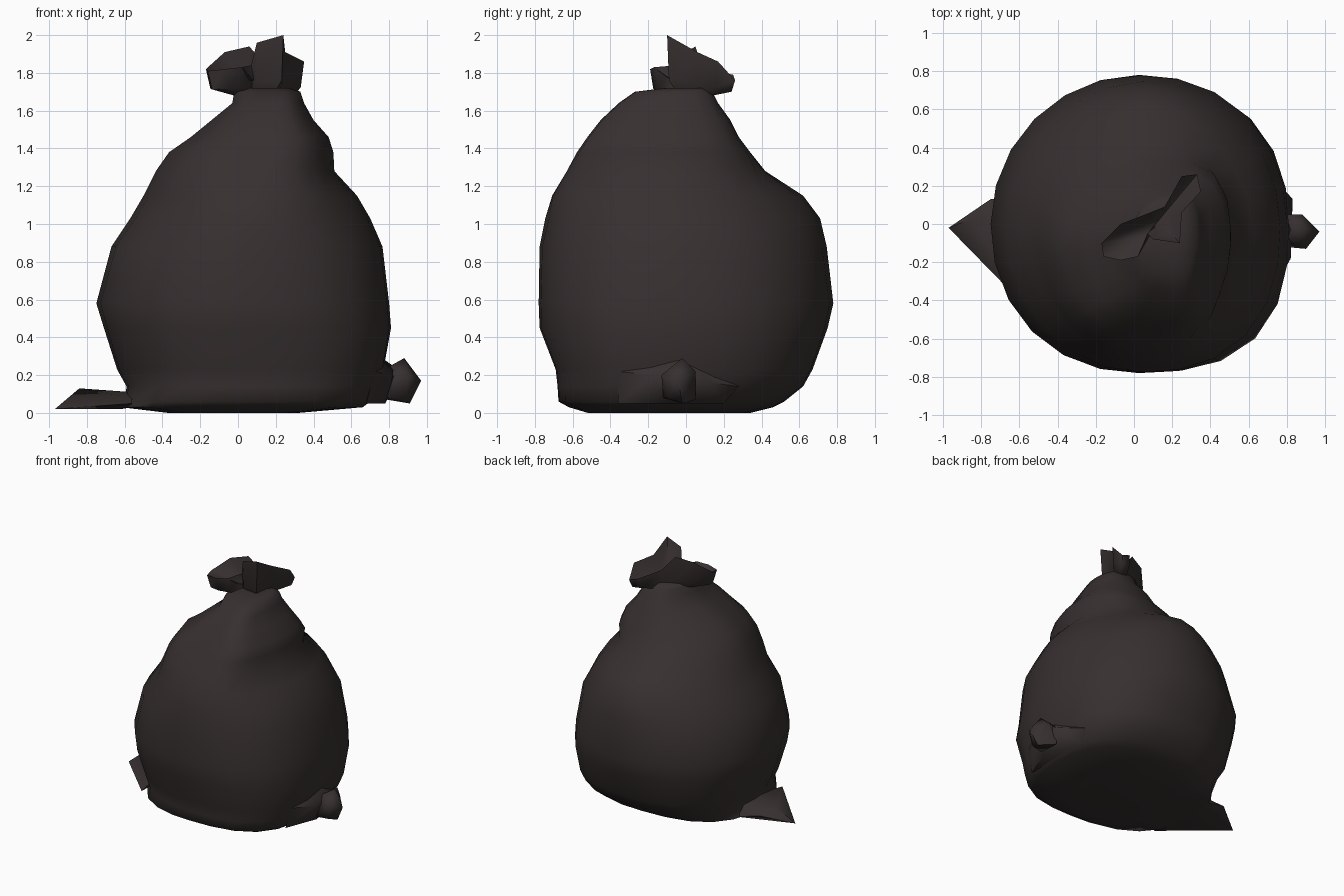
import bpy, bmesh, math

plastic = bpy.data.materials.new("dark bag plastic")
plastic.diffuse_color = (0.038, 0.029, 0.029, 1)


def finish(name, bm, angle):
    """Turn a bmesh into a smooth shaded object."""
    bmesh.ops.recalc_face_normals(bm, faces=bm.faces[:])
    me = bpy.data.meshes.new(name)
    bm.to_mesh(me)
    bm.free()
    me.materials.append(plastic)
    ob = bpy.data.objects.new(name, me)
    bpy.context.collection.objects.link(ob)
    bpy.ops.object.select_all(action='DESELECT')
    ob.select_set(True)
    bpy.context.view_layer.objects.active = ob
    bpy.ops.object.shade_smooth_by_angle(angle=math.radians(angle))
    return ob


def bridge(bm, a, b):
    n = len(a)
    for i in range(n):
        j = (i + 1) % n
        bm.faces.new((a[i], a[j], b[j], b[i]))


def ramp(z, a, b):
    return min(1, max(0, (z - a) / (b - a)))


# bag body: stacked rings given by height, left, right, front, back
RINGS = [
    (0.00, -0.37, 0.32, -0.52, 0.34),
    (0.03, -0.62, 0.66, -0.62, 0.46),
    (0.06, -0.60, 0.70, -0.675, 0.52),
    (0.14, -0.59, 0.74, -0.68, 0.62),
    (0.23, -0.64, 0.77, -0.69, 0.67),
    (0.45, -0.71, 0.81, -0.775, 0.75),
    (0.58, -0.75, 0.80, -0.78, 0.78),
    (0.88, -0.67, 0.765, -0.775, 0.745),
    (1.03, -0.57, 0.70, -0.745, 0.71),
    (1.15, -0.50, 0.63, -0.72, 0.62),
    (1.28, -0.435, 0.51, -0.635, 0.42),
    (1.38, -0.365, 0.505, -0.575, 0.34),
    (1.46, -0.25, 0.48, -0.52, 0.28),
    (1.55, -0.14, 0.40, -0.45, 0.235),
    (1.64, -0.03, 0.35, -0.355, 0.17),
    (1.70, -0.02, 0.33, -0.27, 0.14),
    (1.72, 0.03, 0.27, -0.11, 0.11),
]
SIDES = 24
bm = bmesh.new()
loops = []
for z, x0, x1, y0, y1 in RINGS:
    cx, cy = (x0 + x1) / 2, (y0 + y1) / 2
    mid, top = ramp(z, 0.8, 1.05), ramp(z, 1.2, 1.38)
    low = 1 - ramp(z, 0.2, 0.6)
    fold = 0.07 * ramp(z, 1.05, 1.4)      # folds gathered near the neck
    loop = []
    for i in range(SIDES):
        t = 2 * math.pi * i / SIDES
        c, s = math.cos(t), math.sin(t)
        # squareness of each quarter of the ring
        if c > 0 and s > 0:
            p = 2.15 - 0.4 * mid + 1.6 * top + 0.35 * low
        elif c > 0:
            p = 2.5 - 0.4 * mid + 0.5 * top + 0.35 * low
        elif s > 0:
            p = 1.95 - 0.2 * mid + 0.6 * low
        else:
            p = 2.1 - 0.25 * mid + 0.35 * low
        r = (abs(c) ** p + abs(s) ** p) ** (-1 / p)
        r *= 1 + fold * max(0, -s) ** 0.5 * math.cos(5 * (t - math.radians(300)))
        loop.append(bm.verts.new((cx + (x1 - x0) / 2 * r * c,
                                  cy + (y1 - y0) / 2 * r * s, z)))
    if loops:
        bridge(bm, loops[-1], loop)
    loops.append(loop)
bm.faces.new(loops[0])
bm.faces.new(loops[-1])
finish("bag_body", bm, 65)

# gathered top: neck flaring to a ragged rim, hollow inside
RIM = [(-0.16, -0.17, 1.81), (-0.07, -0.19, 1.82), (0.02, -0.17, 1.83),
       (0.07, -0.05, 1.84), (0.10, -0.08, 1.96), (0.24, -0.10, 2.0),
       (0.25, 0.06, 1.91), (0.35, 0.17, 1.86), (0.33, 0.26, 1.76),
       (0.25, 0.25, 1.79), (0.16, 0.09, 1.82), (0.06, 0.05, 1.94),
       (-0.07, 0.0, 1.91), (-0.17, -0.10, 1.82)]
CX, CY = 0.13, 0.02
bm = bmesh.new()
last = None
for k, f in ((0.5, 0.0), (0.92, 0.25), (1.0, 1.0), (0.5, 0.55)):
    loop = [bm.verts.new((CX + (x - CX) * k, CY + (y - CY) * k,
                          1.68 + (z - 1.68) * f)) for x, y, z in RIM]
    if last:
        bridge(bm, last, loop)
    last = loop
mid = bm.verts.new((CX, CY, 1.76))
for i in range(len(last)):
    bm.faces.new((last[i], last[(i + 1) % len(last)], mid))
finish("gathered_top", bm, 60)


# crumpled bottom corners: convex lumps sunk into the body
def lump(name, pts):
    bm = bmesh.new()
    vs = [bm.verts.new(p) for p in pts]
    res = bmesh.ops.convex_hull(bm, input=vs)
    junk = {g for g in res["geom_interior"] + res["geom_unused"]
            if isinstance(g, bmesh.types.BMVert)}
    bmesh.ops.delete(bm, geom=list(junk), context='VERTS')
    finish(name, bm, 60)


lump("left_corner", [(-0.97, -0.02, 0.02), (-0.84, 0.03, 0.13),
                     (-0.80, 0.08, 0.11), (-0.75, 0.13, 0.08),
                     (-0.56, -0.44, 0.05), (-0.62, -0.28, 0.09),
                     (-0.56, 0.10, 0.11), (-0.56, -0.15, 0.11),
                     (-0.56, 0.15, 0.03), (-0.62, -0.20, 0.02)])
lump("right_corner_base", [(0.82, -0.03, 0.25), (0.82, -0.18, 0.20),
                           (0.83, 0.13, 0.16), (0.78, -0.10, 0.05),
                           (0.72, -0.36, 0.22), (0.70, 0.28, 0.14),
                           (0.68, -0.36, 0.05), (0.66, 0.20, 0.05),
                           (0.72, -0.05, 0.32)])
lump("right_corner_tip", [(0.97, -0.04, 0.17), (0.91, -0.02, 0.05),
                          (0.88, -0.02, 0.29), (0.88, 0.05, 0.22),
                          (0.90, -0.13, 0.20), (0.89, -0.10, 0.08),
                          (0.79, -0.12, 0.08), (0.79, 0.05, 0.07),
                          (0.79, -0.08, 0.24), (0.79, 0.05, 0.22)])
